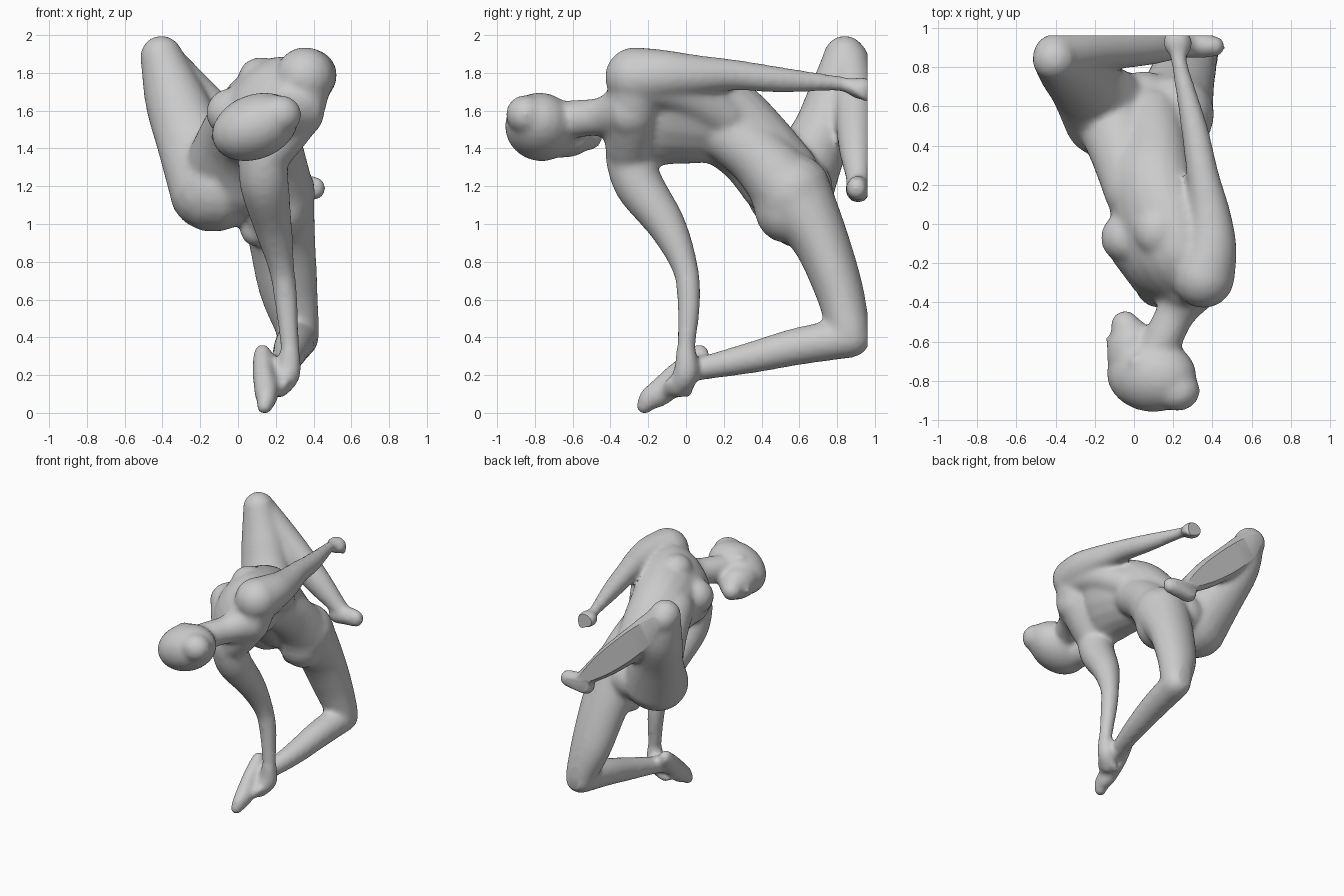
import bpy, bmesh, math
from mathutils import Vector, Matrix

bm = bmesh.new()
SEG = 20


def catmull(p, n=5):
    """Smooth a short list of (x, y, z, wide radius, thin radius) stations."""
    p = [Vector(q if len(q) == 5 else (*q, q[3])) for q in p]
    out = []
    for i in range(len(p) - 1):
        a, b, c, d = p[max(i - 1, 0)], p[i], p[i + 1], p[min(i + 2, len(p) - 1)]
        for k in range(n):
            t = k / n
            out.append(0.5 * (2 * b + (c - a) * t + (2 * a - 5 * b + 4 * c - d) * t * t
                              + (3 * b - a - 3 * c + d) * t ** 3))
    return out + [p[-1]]


def limb(points, wide=(1, 0, 0)):
    """Closed tapered tube with rounded ends; 'wide' is the direction of the first radius."""
    st = catmull(points)
    pos = [Vector(s[:3]) for s in st]
    rings = []
    for i, s in enumerate(st):
        t = (pos[min(i + 1, len(st) - 1)] - pos[max(i - 1, 0)]).normalized()
        w = Vector(wide)
        w = (w - t * w.dot(t)).normalized()
        steps = [(0, 1)]
        caps = [(math.sin(k * 0.37), math.cos(k * 0.37)) for k in (1, 2, 3, 4)]
        if i == 0:
            steps = [(-o, c) for o, c in reversed(caps)] + steps
        if i == len(st) - 1:
            steps = steps + caps
        for off, sc in steps:
            c = pos[i] + t * off * min(s[3], s[4])
            n = t.cross(w)
            rings.append([bm.verts.new(c + sc * (w * s[3] * math.cos(a) + n * s[4] * math.sin(a)))
                          for a in (2 * math.pi * j / SEG for j in range(SEG))])
    for r0, r1 in zip(rings, rings[1:]):
        for j in range(SEG):
            k = (j + 1) % SEG
            bm.faces.new((r0[j], r0[k], r1[k], r1[j]))
    bm.faces.new(rings[0][::-1])
    bm.faces.new(rings[-1])


def blob(c, r, axis=(1, 0, 0)):
    """Ellipsoid whose first radius follows 'axis'."""
    r = (r, r, r) if isinstance(r, float) else r
    rot = Vector(axis).to_track_quat('X', 'Z').to_matrix().to_4x4()
    bmesh.ops.create_uvsphere(bm, u_segments=20, v_segments=12, radius=1,
                              matrix=Matrix.Translation(c) @ rot @ Matrix.Diagonal((*r, 1)))


# torso, twisted so the chest faces -x and up
limb([(0.24, -0.32, 1.6, .25, .13), (0.175, -0.18, 1.61, .31, .205), (0.135, 0.0, 1.6, .29, .225),
      (0.085, 0.2, 1.55, .25, .215), (0.07, 0.36, 1.42, .23, .19), (0.05, 0.5, 1.25, .23, .2)],
     wide=(0.5, 0, 0.86))
# chest
blob((-0.04, -0.07, 1.6), (.13, .13, .13))
blob((0.12, -0.04, 1.785), (.12, .13, .11))
limb([(0.0, -0.12, 1.56, .13), (0.1, -0.27, 1.47, .12)])
# shoulder girdle across the upper back
limb([(0.355, -0.265, 1.76, .14), (0.3, -0.285, 1.6, .145), (0.18, -0.3, 1.42, .13)])
limb([(0.37, -0.2, 1.76, .13), (0.32, 0.0, 1.7, .12), (0.22, 0.2, 1.58, .12)])
# waist running into each hip
limb([(0.17, 0.2, 1.5, .15), (0.19, 0.38, 1.37, .165), (0.21, 0.53, 1.2, .19)])
limb([(0.005, 0.16, 1.58, .155), (-0.05, 0.34, 1.46, .165), (-0.1, 0.54, 1.28, .2)])

# neck and head
limb([(0.3, -0.3, 1.61, .16), (0.22, -0.44, 1.58, .105), (0.16, -0.56, 1.57, .1), (0.1, -0.7, 1.55, .11)])
blob((0.09, -0.77, 1.525), (.24, .19, .172), (0.92, -0.1, 0.37))
blob((0.22, -0.85, 1.59), (.118, .105, .105))
limb([(-0.01, -0.68, 1.49, .13), (-0.02, -0.58, 1.485, .118), (-0.045, -0.515, 1.475, .075)])
blob((-0.12, -0.59, 1.47), .028)
blob((0.02, -0.7, 1.66), (.05, .035, .02))

# raised arm reaching back, with fist
limb([(0.355, -0.27, 1.79, .16), (0.39, -0.12, 1.8, .135), (0.385, 0.05, 1.8, .108),
      (0.35, 0.25, 1.8, .083), (0.305, 0.5, 1.775, .068), (0.235, 0.8, 1.755, .042), (0.225, 0.88, 1.74, .045)])
blob((0.22, 0.925, 1.73), (.075, .075, .06))
limb([(0.25, 0.86, 1.74, .024), (0.28, 0.92, 1.71, .024), (0.25, 0.96, 1.67, .022)])

# lowered arm and the hand gripping the foot
limb([(0.13, -0.3, 1.38, .13), (0.14, -0.25, 1.22, .13), (0.185, -0.1, 1.0, .102),
      (0.23, -0.005, 0.78, .07), (0.255, 0.015, 0.6, .062), (0.275, 0.0, 0.35, .048)])
limb([(0.275, 0.0, 0.33, .055), (0.265, 0.0, 0.22, .068), (0.22, -0.04, 0.15, .06)], wide=(0, 1, 0))
for k in range(4):
    y = 0.03 - 0.04 * k
    limb([(0.25, y, 0.17, .025), (0.2, y - .02, 0.12, .025), (0.15, y - .03, 0.12, .02)], wide=(0, 1, 0))

# hips
limb([(-0.1, 0.54, 1.2, .23), (0.05, 0.56, 1.2, .19), (0.2, 0.56, 1.18, .21)], wide=(0, 1, 0))
blob((0.05, 0.62, 1.2), .16)
blob((0.1, 0.56, 0.98), .09)
blob((0.2, 0.53, 1.1), (.18, .17, .19))

# kneeling leg: thigh, shin, foot
limb([(0.2, 0.56, 1.17, .205, .22), (0.23, 0.7, 0.95, .18, .155), (0.265, 0.805, 0.68, .158, .13),
      (0.31, 0.855, 0.48, .122, .115), (0.32, 0.865, 0.42, .112, .105)])
limb([(0.32, 0.87, 0.41, .108), (0.29, 0.6, 0.365, .1), (0.26, 0.35, 0.305, .084),
      (0.215, 0.12, 0.255, .066), (0.18, 0.04, 0.245, .065)])
limb([(0.13, 0.075, 0.325, .05, .055), (0.135, -0.02, 0.225, .058, .075), (0.15, -0.13, 0.125, .065, .075),
      (0.15, -0.19, 0.085, .055, .065), (0.14, -0.22, 0.045, .045, .045)])

# raised leg: thigh, shin, foot
limb([(-0.12, 0.56, 1.2, .25, .23), (-0.245, 0.7, 1.45, .19, .165), (-0.335, 0.8, 1.68, .162, .158),
      (-0.405, 0.84, 1.895, .115)])
limb([(-0.405, 0.86, 1.88, .11), (-0.2, 0.89, 1.66, .11, .12), (0.05, 0.9, 1.43, .095, .105),
      (0.24, 0.91, 1.26, .065), (0.28, 0.91, 1.22, .06)], wide=(0, 1, 0))
limb([(0.24, 0.91, 1.19, .065, .07), (0.33, 0.91, 1.2, .065, .068), (0.41, 0.905, 1.2, .055, .065)],
     wide=(0, 1, 0))

# fuse the parts into one skin
bmesh.ops.recalc_face_normals(bm, faces=bm.faces)
me = bpy.data.meshes.new("posed_figure")
bm.to_mesh(me)
bm.free()
fig = bpy.data.objects.new("posed_figure", me)
bpy.context.collection.objects.link(fig)
bpy.context.view_layer.objects.active = fig
fig.select_set(True)
rem = fig.modifiers.new("fuse", 'REMESH')
rem.mode = 'VOXEL'
rem.voxel_size = 0.016
smo = fig.modifiers.new("soften", 'SMOOTH')
smo.factor = 0.5
smo.iterations = 14
for m in ("fuse", "soften"):
    bpy.ops.object.modifier_apply(modifier=m)

# flat cut at the back, then rest on the ground
bm = bmesh.new()
bm.from_mesh(fig.data)
bmesh.ops.bisect_plane(bm, geom=bm.verts[:] + bm.edges[:] + bm.faces[:], dist=1e-5,
                       plane_co=(0, 0.96, 0), plane_no=(0, 1, 0), clear_outer=True)
bmesh.ops.holes_fill(bm, edges=[e for e in bm.edges if e.is_boundary], sides=0)
low = min(v.co.z for v in bm.verts)
bmesh.ops.translate(bm, verts=bm.verts, vec=(0, 0, -low))
bm.to_mesh(fig.data)
bm.free()
bpy.ops.object.shade_smooth_by_angle(angle=math.radians(40))
